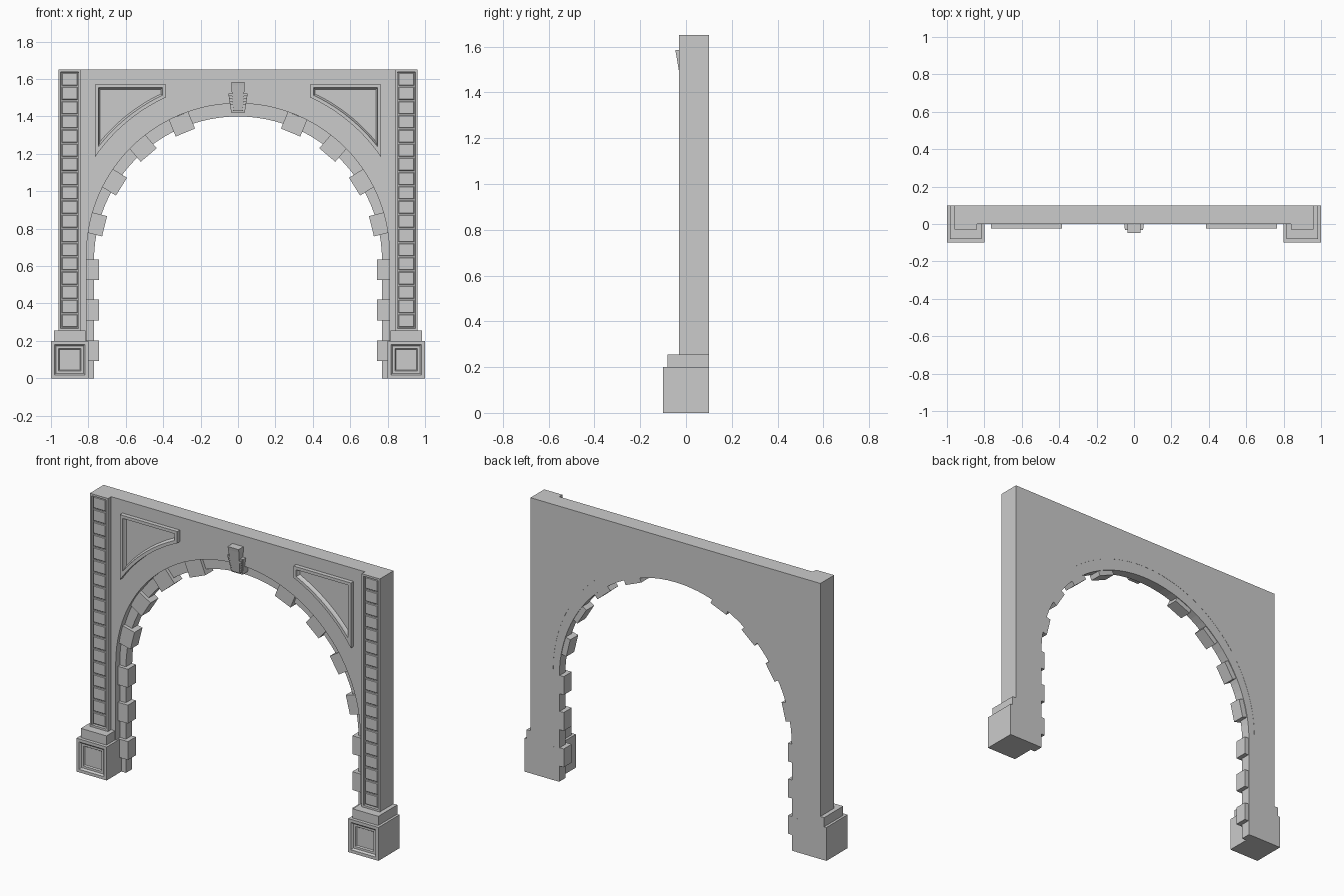
import bpy, bmesh, math

if "Cube" in bpy.data.objects:
    bpy.data.objects.remove(bpy.data.objects["Cube"])

PI = math.pi


def loft(name, loops, mirror=True):
    """Skin a list of equal-length point loops, cap both ends."""
    bm = bmesh.new()
    add_loft(bm, loops)
    return finish(name, bm, mirror)


def add_loft(bm, loops):
    vs = [[bm.verts.new(p) for p in loop] for loop in loops]
    n = len(vs[0])
    for a, b in zip(vs, vs[1:]):
        for i in range(n):
            j = (i + 1) % n
            bm.faces.new((a[i], a[j], b[j], b[i]))
    bm.faces.new(vs[0])
    bm.faces.new(vs[-1][::-1])


def finish(name, bm, mirror=True):
    bmesh.ops.recalc_face_normals(bm, faces=bm.faces[:])
    me = bpy.data.meshes.new(name)
    bm.to_mesh(me)
    bm.free()
    ob = bpy.data.objects.new(name, me)
    bpy.context.collection.objects.link(ob)
    if mirror:
        m = ob.modifiers.new("mirror", 'MIRROR')
        m.use_mirror_merge = False
    return ob


def rect(x0, x1, z0, z1, y, o=0):
    return [(x0 + o, y, z0 + o), (x1 - o, y, z0 + o),
            (x1 - o, y, z1 - o), (x0 + o, y, z1 - o)]


def box(bm, x0, x1, y0, y1, z0, z1):
    add_loft(bm, [rect(x0, x1, z0, z1, y1), rect(x0, x1, z0, z1, y0)])


def arch(r, zc, n=48):
    return [(-r * math.cos(PI * i / n), zc + r * math.sin(PI * i / n)) for i in range(n + 1)]


# Wall with arched opening
outer = arch(0.81, 0.66)
profile = [(-0.85, 0.2), (-0.81, 0.2)] + outer + [(0.81, 0.2), (0.85, 0.2), (0.85, 1.65), (-0.85, 1.65)]
loft("wall", [[(x, y, z) for x, z in profile] for y in (0.0, 0.1)], False)

# Recessed ring lining the opening
inner = arch(0.77, 0.63)
po = [(-0.812, 0)] + arch(0.812, 0.66) + [(0.812, 0)]
pi_ = [(-0.77, 0)] + inner + [(0.77, 0)]
loft("arch_ring", [[(a[0], 0.04, a[1]), (a[0], 0.099, a[1]), (b[0], 0.099, b[1]), (b[0], 0.04, b[1])]
                   for a, b in zip(po, pi_)], False)

# Projecting stone blocks along jamb and arch
bm = bmesh.new()
for z in (0.092, 0.31, 0.525):
    box(bm, -0.82, -0.743, 0.02, 0.095, z, z + 0.11)
for deg in (14, 32, 49.5, 67.5):
    a = math.radians(deg)
    loops = []
    for y in (0.02, 0.095):
        loops.append([(-r * math.cos(a) + t * math.sin(a), y, 0.635 + r * math.sin(a) + t * math.cos(a))
                      for r, t in ((0.735, -0.056), (0.735, 0.056), (0.832, 0.056), (0.832, -0.056))])
    add_loft(bm, loops)
finish("arch_blocks", bm)

# Pillar base with sunken front panel, and step above it
q = (-1.0, -0.8, 0.0, 0.2)
loft("pillar_base", [rect(*q, 0.1), rect(*q, -0.1), rect(*q, -0.1, 0.018), rect(*q, -0.09, 0.027),
                     rect(*q, -0.09, 0.04), rect(*q, -0.082, 0.045)])
bm = bmesh.new()
box(bm, -0.985, -0.815, -0.08, 0.1, 0.2, 0.255)
finish("pillar_step", bm)

# Pillar with a sunken front and a column of raised panels
q = (-0.96, -0.84, 0.255, 1.65)
loft("pillar", [rect(*q, 0.1), rect(*q, -0.03), rect(*q, -0.03, 0.012), rect(*q, -0.017, 0.014)])
bm = bmesh.new()
count = 18
z0, z1 = 0.27, 1.637
pitch = (z1 - z0) / count
for i in range(count):
    p = (-0.945, -0.855, z0 + i * pitch, z0 + (i + 1) * pitch)
    add_loft(bm, [rect(*p, -0.01, 0.004), rect(*p, -0.022, 0.004), rect(*p, -0.025, 0.007)])
finish("pillar_panels", bm)


# Curved triangular moulding in each spandrel
def spandrel(o, y, n=16):
    x0, x1, r, top = -0.765 + o, -0.385 - o, 0.926 + o, 1.572 - o
    pts = [(x0, y, top)]
    for i in range(n + 1):
        x = x0 + (x1 - x0) * i / n
        pts.append((x, y, 0.66 + math.sqrt(r * r - x * x)))
    return pts + [(x1, y, top)]


loft("spandrel_moulding", [spandrel(0, 0.005), spandrel(0, -0.025), spandrel(0.018, -0.025),
                           spandrel(0.022, -0.012), spandrel(0.028, -0.003)])

# Keystone: leaning tapered body, flat side wings, stepped ridges
bm = bmesh.new()


def section(w, z, yf, yb=0.04):
    return [(-w, yf, z), (w, yf, z), (w, yb, z), (-w, yb, z)]


add_loft(bm, [section(0.026, 1.43, -0.02), section(0.036, 1.565, -0.043), section(0.036, 1.585, -0.047)])
add_loft(bm, [section(0.036, 1.42, -0.008), section(0.052, 1.522, -0.025)])
finish("keystone", bm, False)
bm = bmesh.new()
for i in range(6):
    t = i / 6
    z = 1.435 + 0.09 * t
    x = -0.03 - 0.013 * t
    yf = -0.018 - 0.016 * t
    box(bm, x - 0.006, x + 0.012, yf, 0.0, z, z + 0.010)
finish("keystone_ridges", bm)
